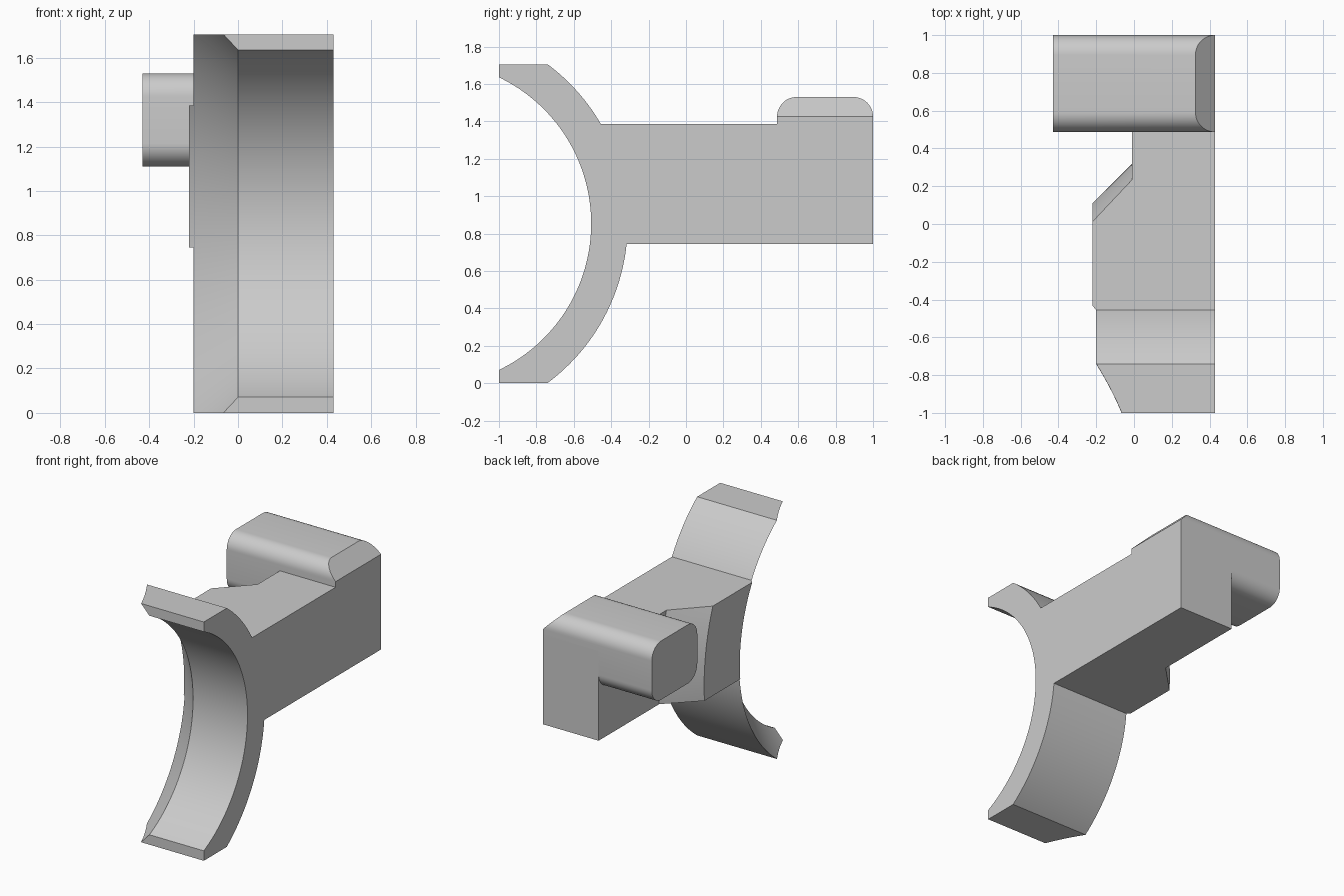
import bpy
import bmesh
from math import radians, sin, cos
from mathutils import Matrix

cube = bpy.data.objects.get("Cube")
if cube:
    bpy.data.objects.remove(cube, do_unlink=True)

# Single plain grey finish
grey = bpy.data.materials.new("plain grey")
grey.use_nodes = True
GREY = (0.6, 0.6, 0.6, 1)
grey.diffuse_color = GREY
grey.node_tree.nodes["Principled BSDF"].inputs["Base Color"].default_value = GREY

# The saddle, its chamfer and the arm's ramp all share this axis (along x)
AXIS_Y, AXIS_Z = -1.374, 0.853
INNER, OUTER = 0.867, 1.062
SIDE = 0.43


def cut(bm, point, normal):
    """Trim away everything on the normal side and cap the opening."""
    geom = bm.verts[:] + bm.edges[:] + bm.faces[:]
    bmesh.ops.bisect_plane(bm, geom=geom, dist=1e-6, plane_co=point,
                           plane_no=normal, clear_outer=True)
    n = sum(a * a for a in normal) ** 0.5
    rim = [e for e in bm.edges if e.is_boundary and all(
        abs(sum((v.co[i] - point[i]) * normal[i] for i in range(3))) < 1e-4 * n
        for v in e.verts)]
    bmesh.ops.holes_fill(bm, edges=rim, sides=0)


def lathe(profile, half_angle, steps):
    """Sweep a closed (x, radius) profile around the shared axis."""
    bm = bmesh.new()
    rings = []
    for i in range(steps + 1):
        a = radians(half_angle) * (2 * i / steps - 1)
        rings.append([bm.verts.new((x, AXIS_Y + r * cos(a), AXIS_Z + r * sin(a)))
                      for x, r in profile])
    count = len(profile)
    for lower, upper in zip(rings, rings[1:]):
        for j in range(count):
            k = (j + 1) % count
            bm.faces.new((lower[j], lower[k], upper[k], upper[j]))
    return bm


def finish(bm, name):
    bmesh.ops.recalc_face_normals(bm, faces=bm.faces[:])
    mesh = bpy.data.meshes.new(name)
    bm.to_mesh(mesh)
    bm.free()
    mesh.materials.append(grey)
    obj = bpy.data.objects.new(name, mesh)
    bpy.context.collection.objects.link(obj)
    bpy.ops.object.select_all(action='DESELECT')
    obj.select_set(True)
    bpy.context.view_layer.objects.active = obj
    bpy.ops.object.shade_smooth_by_angle(angle=radians(25))


# Curved saddle with a conical chamfer on one side
saddle = lathe([(0, INNER), (SIDE, INNER), (SIDE, OUTER), (-0.2, OUTER)], 75, 90)
cut(saddle, (0, -1, 0), (0, -1, 0))
cut(saddle, (0, 0, 1.705), (0, 0, 1))
cut(saddle, (0, 0, 0), (0, 0, -1))
finish(saddle, "curved_saddle")

# Straight arm with a raised pad that ramps down conically
arm = lathe([(SIDE, OUTER), (-0.2, OUTER), (-0.22, 1.081), (-0.22, 1.484),
             (-0.01, 1.694), (-0.01, 2.6), (SIDE, 2.6)], 40, 48)
cut(arm, (0, 0, 1.385), (0, 0, 1))
cut(arm, (0, 0, 0.745), (0, 0, -1))
cut(arm, (0, 1, 0), (0, 1, 0))
finish(arm, "arm")

# Rounded cross bar at the back with one sloped end
bar = bmesh.new()
bmesh.ops.create_cube(bar, size=1, matrix=Matrix.Translation((0, 0.7435, 1.32))
                      @ Matrix.Diagonal((2 * SIDE, 0.513, 0.42, 1)))
long_edges = [e for e in bar.edges
              if abs(e.verts[0].co.x - e.verts[1].co.x) > 0.5]
bmesh.ops.bevel(bar, geom=long_edges, offset=0.105, segments=12,
                profile=0.5, affect='EDGES')
cut(bar, (SIDE, 0, 1.425), (1, 0, 1))
finish(bar, "cross_bar")
